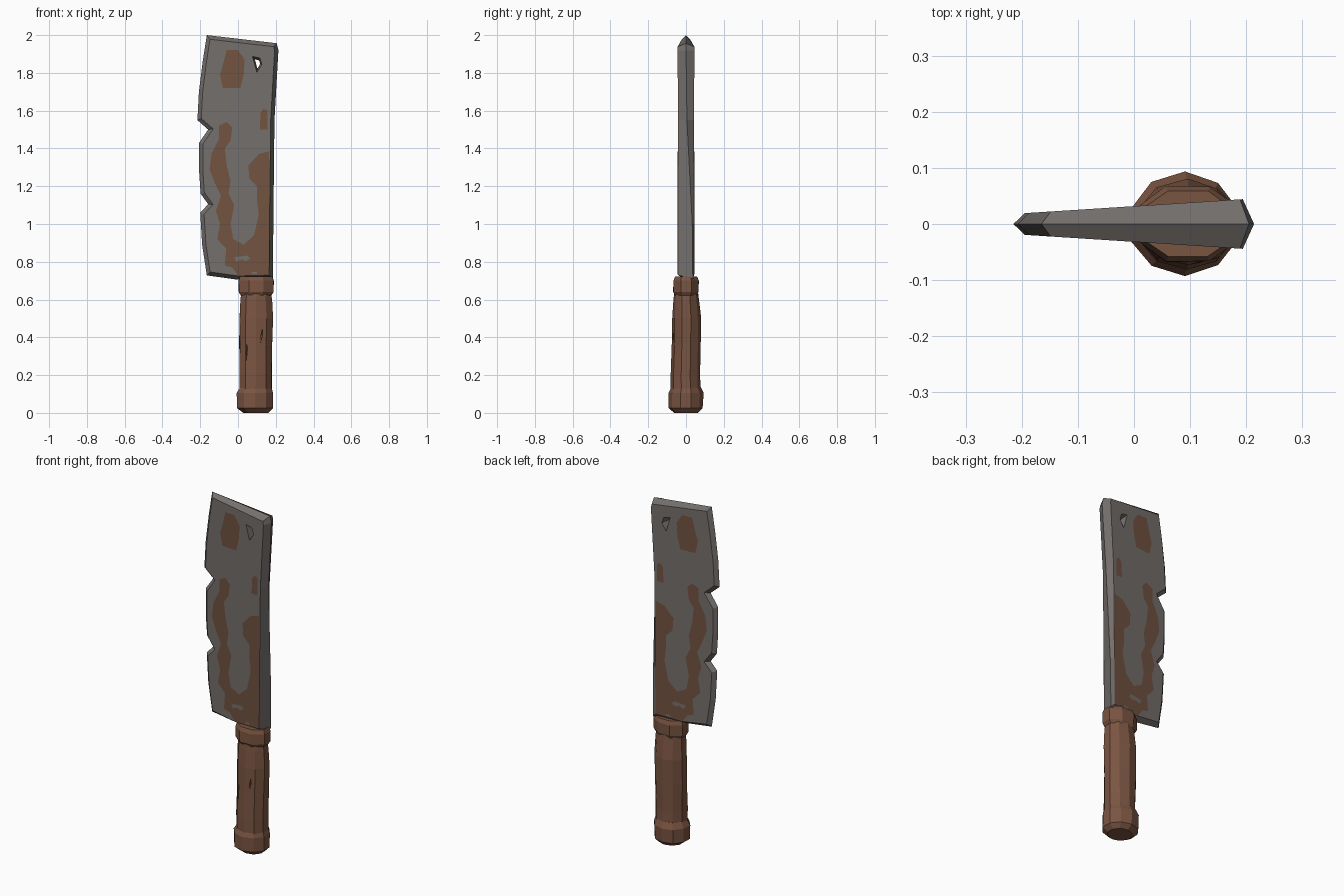
import bpy, bmesh, math, random
from mathutils import Vector

if "Cube" in bpy.data.objects:
    bpy.data.objects.remove(bpy.data.objects["Cube"])

random.seed(4)


def material(name, rgb):
    m = bpy.data.materials.new(name)
    m.diffuse_color = (*rgb, 1)
    m.use_nodes = True
    m.node_tree.nodes["Principled BSDF"].inputs["Base Color"].default_value = m.diffuse_color
    return m


STEEL = material("worn steel", (0.175, 0.160, 0.150))
RUST = material("rust", (0.165, 0.085, 0.050))
WOOD = material("brown wood", (0.195, 0.090, 0.054))


def finish(bm, name, mat, recalc=True):
    if recalc:
        bmesh.ops.recalc_face_normals(bm, faces=bm.faces)
    me = bpy.data.meshes.new(name)
    bm.to_mesh(me)
    bm.free()
    me.materials.append(mat)
    ob = bpy.data.objects.new(name, me)
    bpy.context.collection.objects.link(ob)
    return ob


def loft(name, rings, mat):
    """Closed solid through equal-sized rings of points."""
    bm = bmesh.new()
    vs = [[bm.verts.new(p) for p in r] for r in rings]
    n = len(vs[0])
    for a, b in zip(vs, vs[1:]):
        for i in range(n):
            j = (i + 1) % n
            bm.faces.new((a[i], a[j], b[j], b[i]))
    bm.faces.new(vs[0])
    bm.faces.new(vs[-1])
    return finish(bm, name, mat)


def cut(target, cutter):
    mod = target.modifiers.new("cut", "BOOLEAN")
    mod.operation = "DIFFERENCE"
    mod.solver = "EXACT"
    mod.object = cutter
    cutter.hide_render = True
    cutter.hide_viewport = True


def half(x):
    """Half thickness of the blade: thin cutting edge, thick spine."""
    return 0.019 + (x + 0.2) * 0.064


def inset(pts, d):
    """Move a clockwise outline inward by d with mitred corners."""
    out = []
    for i, p in enumerate(pts):
        p = Vector(p)
        a = (p - Vector(pts[i - 1])).normalized()
        b = (Vector(pts[(i + 1) % len(pts)]) - p).normalized()
        na, nb = Vector((a.y, -a.x)), Vector((b.y, -b.x))
        m = (na + nb).normalized()
        out.append(p + m * d / max(m.dot(na), 0.6))
    return out


# Blade: bevelled outline with two chips; the spine ridge drifts to the back lower down
outline = [(-0.165, 2.0), (0.205, 1.957), (0.214, 1.92), (0.193, 1.55), (0.187, 1.0),
           (0.185, 0.71), (0.0, 0.705), (-0.165, 0.728), (-0.19, 0.89), (-0.2, 1.06),
           (-0.158, 1.105), (-0.198, 1.16), (-0.206, 1.28), (-0.206, 1.43),
           (-0.158, 1.50), (-0.215, 1.55), (-0.207, 1.70), (-0.187, 1.86)]
inner = inset(outline, 0.02)
ridge = {3: 0.005, 4: 0.033, 5: 0.036}
blade = loft("blade", [
    [(p.x, -half(p.x), p.y) for p in inner],
    [(x, ridge.get(i, 0), z) for i, (x, z) in enumerate(outline)],
    [(p.x, half(p.x), p.y) for p in inner]], STEEL)

# Hanging hole, narrower in the middle
hole = [(0.075, 1.89), (0.115, 1.88), (0.127, 1.845), (0.1, 1.80)]
hc = Vector((0.106, 1.85))
rings = []
for y, s in ((-0.06, 1.2), (0, 0.55), (0.06, 1.2)):
    ps = [hc + (Vector(p) - hc) * s for p in hole]
    rings.append([(p.x, y, p.y) for p in ps])
cut(blade, loft("hole_cutter", rings, STEEL))


# Rust stains and bare spots: thin sheets lying on both blade faces
def stain(name, pts, mat, lift=0.0015):
    bm = bmesh.new()
    for s in (-1, 1):
        f = bm.faces.new([bm.verts.new((x, s * (half(x) + lift), z)) for x, z in pts])
        f.normal_update()
        if f.normal.y * s < 0:
            f.normal_flip()
    bmesh.ops.triangulate(bm, faces=bm.faces)
    return finish(bm, name, mat, recalc=False)


stain("rust_top", [(-0.06, 1.92), (0.0, 1.92), (0.035, 1.87), (0.03, 1.79), (0.012, 1.72),
                   (-0.08, 1.72), (-0.095, 1.79), (-0.075, 1.86)], RUST)
stain("rust_spot", [(0.12, 1.59), (0.135, 1.61), (0.155, 1.60), (0.155, 1.50), (0.115, 1.50)], RUST)
stain("rust_main", [
    (-0.06, 1.54), (-0.03, 1.51), (-0.04, 1.44), (-0.07, 1.40), (-0.06, 1.31), (-0.04, 1.23),
    (-0.05, 1.16), (-0.02, 1.10), (-0.04, 1.0), (-0.025, 0.92), (0.03, 0.89), (0.085, 0.94),
    (0.11, 1.05), (0.10, 1.13), (0.10, 1.20), (0.06, 1.24), (0.055, 1.31), (0.11, 1.37),
    (0.165, 1.385), (0.167, 1.0), (0.165, 0.732), (0.0, 0.727), (-0.03, 0.77), (-0.07, 0.78),
    (-0.062, 0.87), (-0.11, 0.92), (-0.095, 1.0), (-0.117, 1.07), (-0.09, 1.15),
    (-0.12, 1.21), (-0.15, 1.29), (-0.14, 1.37), (-0.10, 1.45), (-0.10, 1.52)], RUST)
stain("bare_spot", [(-0.02, 0.825), (0.05, 0.833), (0.065, 0.815), (0.04, 0.803),
                    (0.02, 0.812), (-0.01, 0.80)], STEEL, 0.003)
stain("bare_spot_low", [(0.07, 0.745), (0.10, 0.748), (0.10, 0.735), (0.075, 0.735)], STEEL, 0.003)


# Handle parts: roughly hewn rings
def hewn(name, rows, n, wobble):
    rings = []
    for z, cx, cy, rx, ry in rows:
        ring = []
        for i in range(n):
            a = math.tau * (i + 0.5) / n
            k = (1 + random.uniform(-wobble, wobble)) / math.cos(math.pi / n)
            ring.append((cx + rx * k * math.cos(a), cy + ry * k * math.sin(a), z))
        rings.append(ring)
    return loft(name, rings, WOOD)


grip = hewn("grip", [(0.08, 0.095, 0, 0.085, 0.076), (0.20, 0.094, -0.002, 0.085, 0.074),
                     (0.36, 0.095, 0.001, 0.087, 0.072), (0.50, 0.096, 0.003, 0.088, 0.072),
                     (0.60, 0.096, 0.0, 0.084, 0.065), (0.66, 0.096, 0, 0.076, 0.058)], 10, 0.03)
hewn("pommel", [(0.0, 0.095, 0, 0.065, 0.06), (0.025, 0.09, 0, 0.094, 0.085),
                (0.105, 0.091, 0, 0.096, 0.087), (0.14, 0.094, 0, 0.082, 0.073)], 10, 0.025)
hewn("collar", [(0.622, 0.096, 0, 0.082, 0.058), (0.64, 0.096, 0, 0.092, 0.067),
                (0.70, 0.096, 0, 0.093, 0.067), (0.722, 0.096, 0, 0.086, 0.058)], 8, 0.015)

# Cracks: slim wedges cut into the front of the grip
for k, (x0, z0, x1, z1) in enumerate([(0.04, 0.20, 0.052, 0.46), (0.115, 0.33, 0.135, 0.49)]):
    xm, zm = (x0 + x1) / 2, (z0 + z1) / 2
    base = [(x0, z0), (xm + 0.008, zm), (x1, z1), (xm - 0.008, zm)]
    tip = [(xm + (x - xm) * 0.3, zm + (z - zm) * 0.3) for x, z in base]
    cut(grip, loft(f"crack_cutter_{k}", [[(x, -0.12, z) for x, z in base],
                                         [(x, -0.052, z) for x, z in tip]], WOOD))
